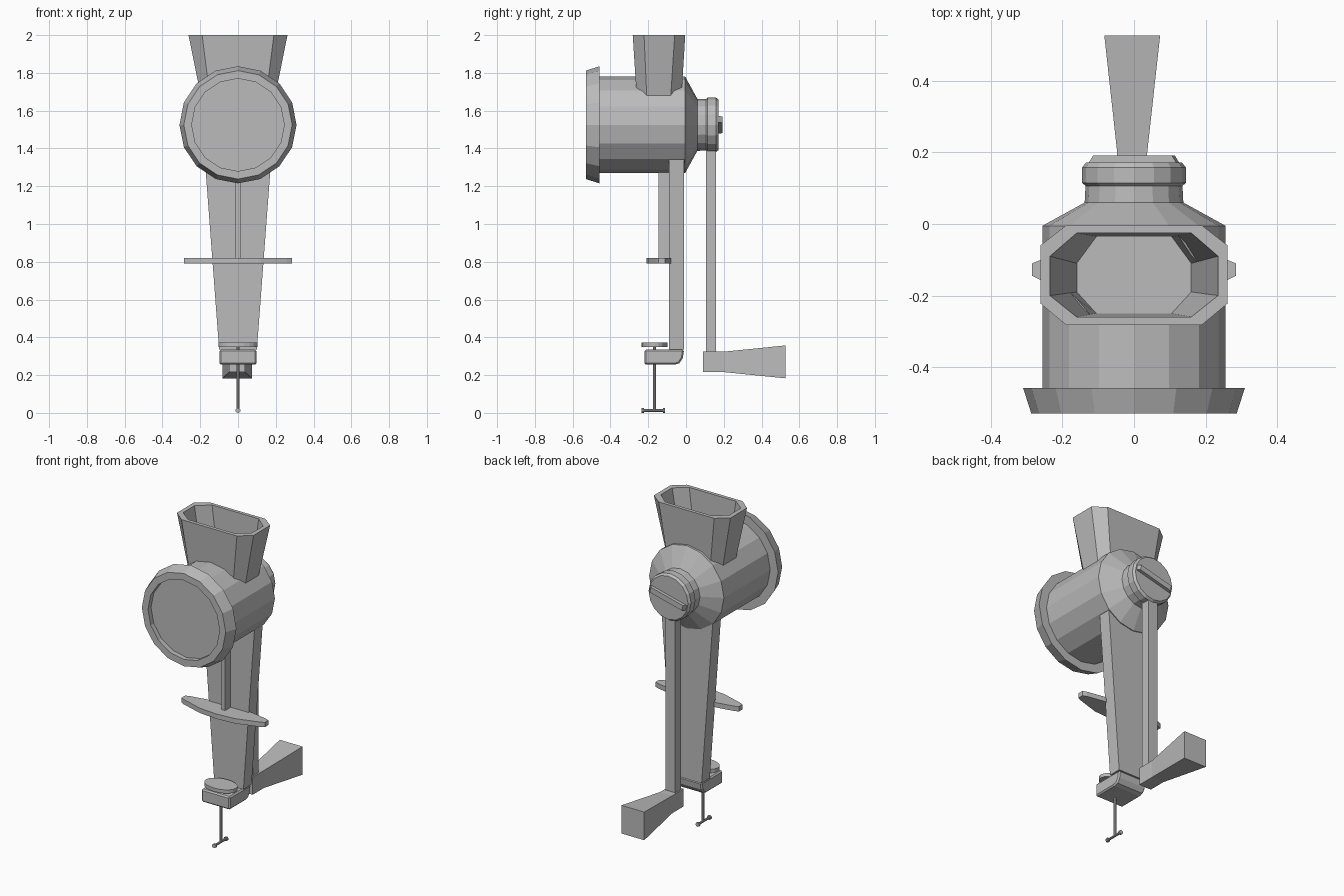
import bpy, bmesh, math
from mathutils import Matrix, Vector

cube = bpy.data.objects.get("Cube")
if cube:
    bpy.data.objects.remove(cube)

metal = bpy.data.materials.new("grey metal")
metal.use_nodes = True
GREY = (0.5, 0.5, 0.5, 1)
metal.diffuse_color = GREY
metal.node_tree.nodes["Principled BSDF"].inputs["Base Color"].default_value = GREY

AXIS_Z = 1.525
SCREW_Y = -0.167


def finish(name, bm):
    bmesh.ops.recalc_face_normals(bm, faces=bm.faces)
    mesh = bpy.data.meshes.new(name)
    bm.to_mesh(mesh)
    bm.free()
    mesh.materials.append(metal)
    obj = bpy.data.objects.new(name, mesh)
    bpy.context.collection.objects.link(obj)
    return obj


def loft(name, rings):
    """Skin a list of equal-length point rings and cap both ends."""
    bm = bmesh.new()
    loops = [[bm.verts.new(p) for p in ring] for ring in rings]
    n = len(loops[0])
    for a, b in zip(loops, loops[1:]):
        for i in range(n):
            j = (i + 1) % n
            bm.faces.new((a[i], a[j], b[j], b[i]))
    bm.faces.new(loops[0])
    bm.faces.new(loops[-1])
    return finish(name, bm)


def turned(name, profile, sides=16):
    """Closed turning around the grinder axis; profile holds (y, radius)."""
    angles = [2 * math.pi * i / sides for i in range(sides)]
    return loft(name, [[(r * math.sin(a), y, AXIS_Z + r * math.cos(a)) for a in angles]
                       for y, r in profile])


def prism_z(name, outline, low, high):
    return loft(name, [[(x, y, z) for x, y in outline] for z in (low, high)])


def box(name, x, y, z):
    return prism_z(name, [(x[0], y[0]), (x[1], y[0]), (x[1], y[1]), (x[0], y[1])], *z)


def rod(name, start, end, radius, sides=10, squash=1):
    start, end = Vector(start), Vector(end)
    bm = bmesh.new()
    bmesh.ops.create_cone(bm, cap_ends=True, segments=sides, radius1=radius,
                          radius2=radius, depth=(end - start).length)
    turn = (end - start).to_track_quat('Z', 'Y').to_matrix().to_4x4()
    bm.transform(Matrix.Translation((start + end) / 2) @ turn @ Matrix.Diagonal((1, squash, 1, 1)))
    return finish(name, bm)


def octagon(z, hx, cx, y0, y1, c0, c1):
    """Rectangle with cut corners: hx/cx half widths, y0-y1 depth, c0-c1 side edge."""
    return [(cx, y0, z), (hx, c0, z), (hx, c1, z), (cx, y1, z),
            (-cx, y1, z), (-hx, c1, z), (-hx, c0, z), (-cx, y0, z)]


# Barrel with flared front rim, shallow recess and conical back
body = turned("barrel", [(-0.50, 0.245), (-0.53, 0.245), (-0.53, 0.287), (-0.458, 0.31),
                         (-0.458, 0.256), (-0.005, 0.256), (0.06, 0.138), (0.115, 0.135)])

# Hollow hopper, opening into the barrel
top_out = octagon(2.0, 0.262, 0.19, -0.282, -0.004, -0.222, -0.06)
low_out = octagon(1.61, 0.183, 0.14, -0.257, -0.028, -0.205, -0.085)
top_in = octagon(2.0, 0.235, 0.16, -0.26, -0.025, -0.2, -0.09)
low_in = octagon(1.62, 0.16, 0.105, -0.25, -0.035, -0.19, -0.11)
loft("hopper", [low_out, top_out, top_in, low_in])

cavity = loft("hopper_cavity", [low_in, top_in])
cavity.hide_render = True
cavity.hide_viewport = True
cut = body.modifiers.new("hopper opening", 'BOOLEAN')
cut.operation = 'DIFFERENCE'
cut.solver = 'EXACT'
cut.object = cavity

# Crank nut with a tilted ridge
turned("crank_nut", [(0.102, 0.13), (0.115, 0.145), (0.158, 0.145), (0.172, 0.134)])
ridge = loft("nut_ridge", [[(sx * w, y, sz * 0.017) for sx, sz in
                            ((-1, -1), (1, -1), (1, 1), (-1, 1))]
                           for y, w in ((0.165, 0.13), (0.192, 0.113))])
ridge.data.transform(Matrix.Translation((0, 0, AXIS_Z)) @ Matrix.Rotation(math.radians(-14), 4, 'Y'))

# Crank arm and flared handle
box("crank_arm", (-0.038, 0.028), (0.105, 0.16), (0.3, 1.45))
loft("crank_handle", [[(-0.005 + sx * w, y, 0.27 + sz * h) for sx, sz in
                       ((-1, -1), (1, -1), (1, 1), (-1, 1))]
                      for y, w, h in ((0.09, 0.042, 0.054), (0.2, 0.042, 0.054),
                                      (0.527, 0.078, 0.087))])

# Tapered post bending forward into the clamp foot
post_path = [(1.36, -0.09, -0.01, 0.177), (0.335, -0.09, -0.01, 0.1)]
loft("post", [[(-w, a, z), (w, a, z), (w, b, z), (-w, b, z)] for z, a, b, w in post_path])
foot_profile = [(-0.22, 0.255), (-0.22, 0.335), (-0.01, 0.335), (-0.017, 0.29),
                (-0.035, 0.263), (-0.06, 0.255)]
foot = loft("clamp_foot", [[(x, y, z) for y, z in foot_profile] for x in (-0.098, 0.098)])
bevel = foot.modifiers.new("corner cut", 'BEVEL')
bevel.width = 0.008
bevel.segments = 1
bevel.angle_limit = math.radians(80)

# Front rib and table plate
box("post_rib", (-0.013, 0.013), (-0.145, -0.08), (0.8, 1.32))
half = [(0.12, -0.2), (0.26, -0.157), (0.285, -0.145), (0.285, -0.11), (0.26, -0.1), (0.15, -0.08)]
prism_z("table_plate", [(0, -0.21)] + half + [(-x, y) for x, y in reversed(half)], 0.79, 0.82)

# Clamp screw, oval pad and cross bar with end knobs
rod("clamp_screw", (0, SCREW_Y, 0.01), (0, SCREW_Y, 0.36), 0.009)
rod("clamp_pad", (0, SCREW_Y, 0.35), (0, SCREW_Y, 0.372), 0.103, 20, 0.66)
rod("screw_bar", (0, SCREW_Y - 0.06, 0.013), (0, SCREW_Y + 0.05, 0.013), 0.007)
for side, name in ((-0.062, "front"), (0.05, "back")):
    rod(name + "_bar_knob", (0, SCREW_Y + side - 0.006, 0.013),
        (0, SCREW_Y + side + 0.006, 0.013), 0.013)
